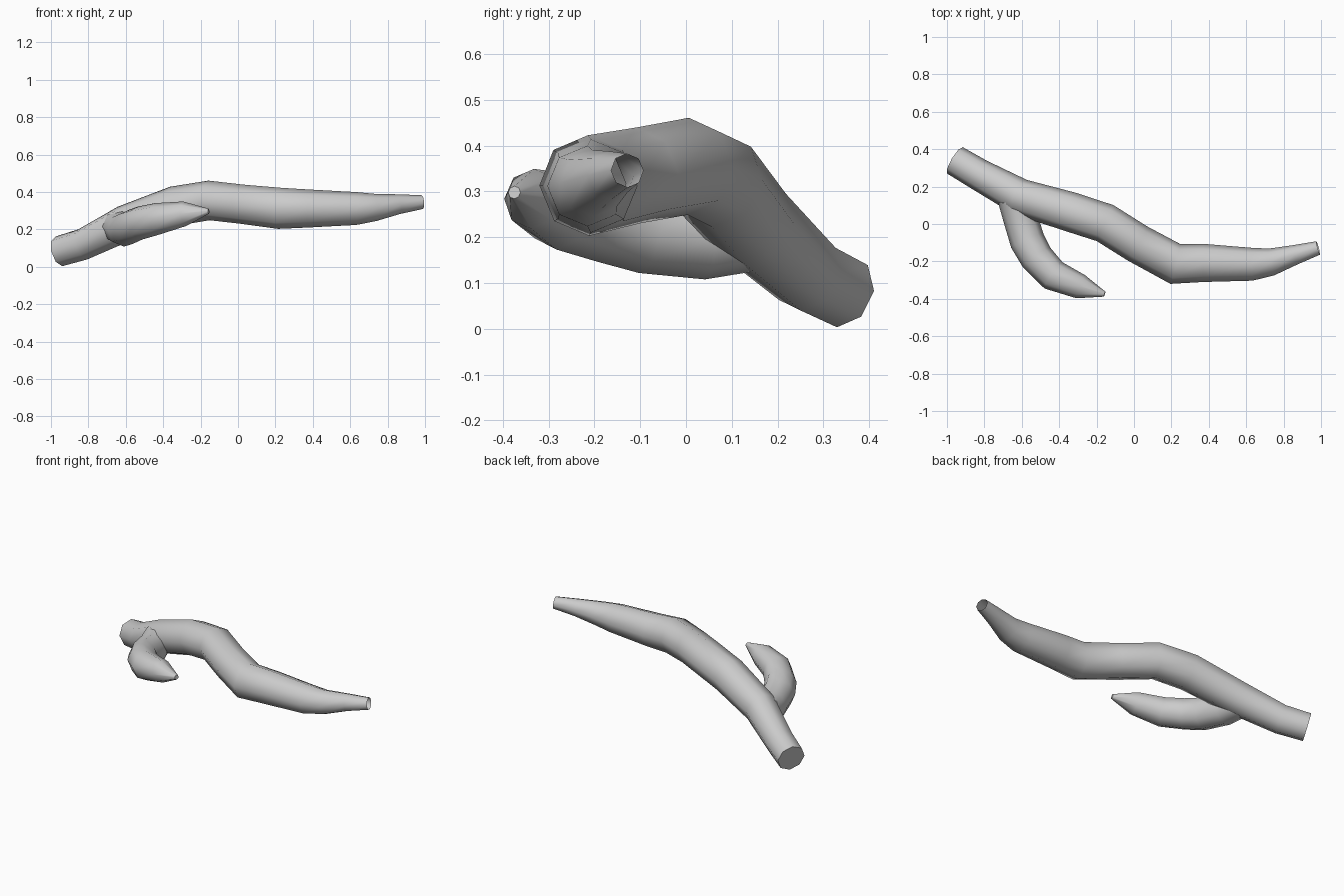
import bpy, bmesh, math
from mathutils import Vector

cube = bpy.data.objects.get("Cube")
if cube:
    bpy.data.objects.remove(cube, do_unlink=True)

SIDES = 8

# Single flat bark colour
bark = bpy.data.materials.new("grey_bark")
bark.use_nodes = True
colour = (0.6, 0.6, 0.6, 1)
bark.diffuse_color = colour
bark.node_tree.nodes["Principled BSDF"].inputs["Base Color"].default_value = colour


def limb(name, path, cap_start=False, cap_end=False):
    """Sweep an octagon along (x, y, z, radius) stations."""
    bm = bmesh.new()
    points = [Vector(p[:3]) for p in path]
    rings = []
    for i, (centre, station) in enumerate(zip(points, path)):
        before = points[max(i - 1, 0)]
        after = points[min(i + 1, len(points) - 1)]
        tangent = Vector()
        for step in (centre - before, after - centre):
            if step.length > 0:
                tangent += step.normalized()
        tangent.normalize()
        side = tangent.cross(Vector((0, 0, 1))).normalized()
        up = side.cross(tangent)
        ring = []
        for k in range(SIDES):
            a = math.tau * k / SIDES
            offset = side * math.cos(a) + up * math.sin(a)
            ring.append(bm.verts.new(centre + offset * station[3]))
        rings.append(ring)
    for a, b in zip(rings, rings[1:]):
        for k in range(SIDES):
            n = (k + 1) % SIDES
            bm.faces.new((a[k], a[n], b[n], b[k]))
    if cap_start:
        bm.faces.new(rings[0][::-1])
    if cap_end:
        bm.faces.new(rings[-1])
    bmesh.ops.recalc_face_normals(bm, faces=bm.faces)
    mesh = bpy.data.meshes.new(name)
    bm.to_mesh(mesh)
    bm.free()
    mesh.materials.append(bark)
    obj = bpy.data.objects.new(name, mesh)
    bpy.context.collection.objects.link(obj)
    bpy.ops.object.select_all(action="DESELECT")
    obj.select_set(True)
    bpy.context.view_layer.objects.active = obj
    bpy.ops.object.shade_smooth_by_angle(angle=math.radians(50))
    return obj


# Main winding stem, cut flat at the thick end and hollow at the thin tip
limb("main_stem", [
    (-0.957, 0.34, 0.083, 0.082),
    (-0.83, 0.265, 0.12, 0.085),
    (-0.61, 0.145, 0.23, 0.098),
    (-0.34, 0.065, 0.325, 0.106),
    (-0.155, 0.005, 0.355, 0.106),
    (0.02, -0.105, 0.335, 0.105),
    (0.22, -0.213, 0.313, 0.11),
    (0.37, -0.208, 0.312, 0.102),
    (0.63, -0.215, 0.312, 0.088),
    (0.735, -0.203, 0.318, 0.073),
    (0.86, -0.165, 0.335, 0.053),
    (0.985, -0.128, 0.346, 0.037),
], cap_start=True)

# Short side branch curling forward to a blunt point
limb("side_branch", [
    (-0.64, 0.14, 0.215, 0.09),
    (-0.61, 0.04, 0.2, 0.092),
    (-0.57, -0.09, 0.215, 0.094),
    (-0.52, -0.18, 0.235, 0.09),
    (-0.43, -0.275, 0.257, 0.085),
    (-0.285, -0.335, 0.284, 0.066),
    (-0.157, -0.375, 0.298, 0.014),
], cap_start=True, cap_end=True)
